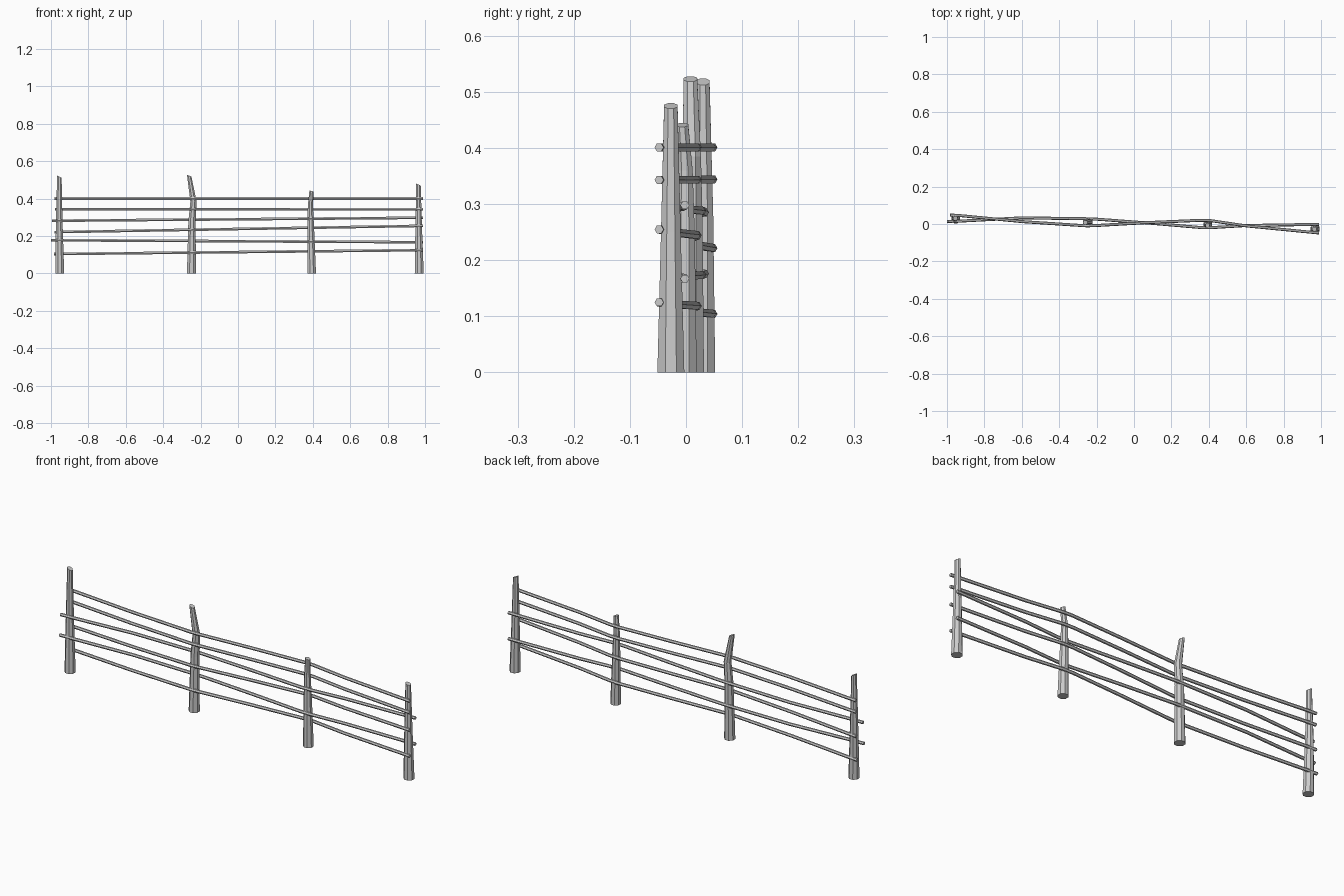
import bpy, bmesh, math
from mathutils import Vector

if "Cube" in bpy.data.objects:
    bpy.data.objects.remove(bpy.data.objects["Cube"])


def tube(name, rings):
    """Skin a list of vertex rings into a capped, flat-shaded tube."""
    bm = bmesh.new()
    loops = [[bm.verts.new(p) for p in ring] for ring in rings]
    n = len(loops[0])
    for a, b in zip(loops, loops[1:]):
        for i in range(n):
            j = (i + 1) % n
            bm.faces.new((a[i], a[j], b[j], b[i]))
    bm.faces.new(loops[0][::-1])
    bm.faces.new(loops[-1])
    bmesh.ops.recalc_face_normals(bm, faces=bm.faces)
    me = bpy.data.meshes.new(name)
    bm.to_mesh(me)
    bm.free()
    ob = bpy.data.objects.new(name, me)
    bpy.context.collection.objects.link(ob)


def post(name, stations, tilt, sides=8):
    """Crooked stake: stations are (x, y, z, radius); the top cut slopes by tilt."""
    rings = []
    for k, (x, y, z, r) in enumerate(stations):
        t = tilt if k == len(stations) - 1 else 0
        ring = []
        for i in range(sides):
            a = math.tau * (i + 0.5) / sides
            dx = r * math.cos(a)
            ring.append(Vector((x + dx, y + r * math.sin(a), z + t * dx)))
        rings.append(ring)
    tube(name, rings)


def rail(name, path, x0, z0, z1, r=0.008, sides=6):
    """Thin pole woven along a plan path, rising evenly from z0 to z1."""
    rings = []
    for k, (x, y) in enumerate(path):
        x = x0 if k == 0 else x
        z = z0 + (z1 - z0) * (x + 1) / 2
        rings.append([Vector((x, y + r * math.cos(math.tau * i / sides),
                              z + r * math.sin(math.tau * i / sides)))
                      for i in range(sides)])
    tube(name, rings)


# Upright stakes
post("post_left", [(-0.953, 0.028, 0, 0.026), (-0.956, 0.031, 0.28, 0.019),
                   (-0.955, 0.030, 0.518, 0.013)], -0.5)
post("post_mid_left", [(-0.249, 0.008, 0, 0.026), (-0.246, 0.010, 0.28, 0.021),
                       (-0.238, 0.010, 0.385, 0.018), (-0.261, 0.008, 0.523, 0.013)], -0.4)
post("post_mid_right", [(0.394, -0.004, 0, 0.025), (0.389, -0.002, 0.25, 0.019),
                        (0.387, -0.002, 0.36, 0.015), (0.393, -0.007, 0.441, 0.012)], -0.3)
post("post_right", [(0.969, -0.027, 0, 0.026), (0.966, -0.027, 0.25, 0.019),
                    (0.965, -0.027, 0.475, 0.013)], -0.4)

# Two weaving paths that pass opposite sides of each stake
weave_a = [(-0.98, 0.048), (-0.93, 0.045), (-0.6, 0.013), (-0.25, -0.010), (-0.2, -0.008),
           (0.08, 0.008), (0.36, 0.020), (0.41, 0.018), (0.6, -0.010), (0.988, -0.048)]
weave_b = [(-0.99, 0.014), (-0.92, 0.016), (-0.6, 0.033), (-0.25, 0.028), (-0.2, 0.026),
           (0.08, 0.005), (0.36, -0.019), (0.42, -0.019), (0.6, -0.008), (0.988, -0.002)]

# Rails from top to bottom
for i, (path, x0, z0, z1) in enumerate([
        (weave_a, -0.98, 0.401, 0.401),
        (weave_a, -0.978, 0.344, 0.343),
        (weave_b, -0.995, 0.282, 0.298),
        (weave_a, -0.98, 0.221, 0.255),
        (weave_b, -1.0, 0.178, 0.167),
        (weave_a, -0.985, 0.104, 0.125)]):
    rail(f"rail_{i + 1}", path, x0, z0, z1)
